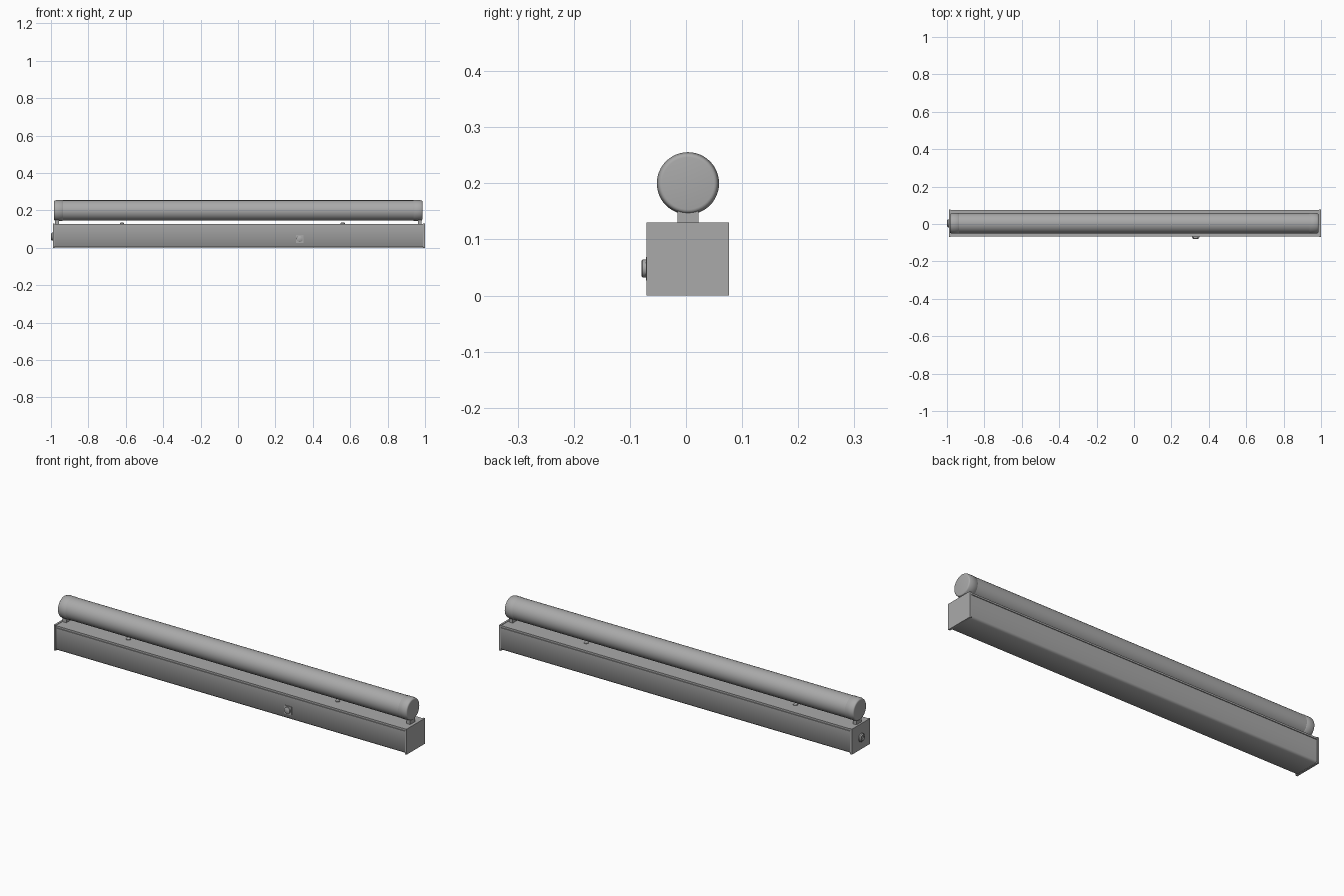
import bpy
import bmesh
import math
from mathutils import Matrix, Vector

cube = bpy.data.objects.get("Cube")
if cube:
    bpy.data.objects.remove(cube, do_unlink=True)

grey = bpy.data.materials.new("light_grey")
grey.use_nodes = True
colour = (0.4, 0.4, 0.4, 1)
grey.diffuse_color = colour
grey.node_tree.nodes["Principled BSDF"].inputs["Base Color"].default_value = colour

AXIS_Y = 0.0035


def finish(name, bm, angle=40):
    bmesh.ops.recalc_face_normals(bm, faces=bm.faces[:])
    mesh = bpy.data.meshes.new(name)
    bm.to_mesh(mesh)
    bm.free()
    obj = bpy.data.objects.new(name, mesh)
    bpy.context.collection.objects.link(obj)
    mesh.materials.append(grey)
    bpy.ops.object.select_all(action="DESELECT")
    obj.select_set(True)
    bpy.context.view_layer.objects.active = obj
    bpy.ops.object.shade_smooth_by_angle(angle=math.radians(angle))
    return obj


def box(name, lo, hi):
    bm = bmesh.new()
    lo, hi = Vector(lo), Vector(hi)
    size = Matrix.Diagonal((*(hi - lo), 1))
    bmesh.ops.create_cube(bm, size=1, matrix=Matrix.Translation((lo + hi) / 2) @ size)
    return finish(name, bm)


def extrude_x(name, profile, x0, x1, angle):
    bm = bmesh.new()
    face = bm.faces.new([bm.verts.new((x0, y, z)) for y, z in profile])
    out = bmesh.ops.extrude_face_region(bm, geom=[face])["geom"]
    verts = [v for v in out if isinstance(v, bmesh.types.BMVert)]
    bmesh.ops.translate(bm, verts=verts, vec=(x1 - x0, 0, 0))
    return finish(name, bm, angle)


def lathe(name, profile, origin, axis, steps=48):
    """Spin (distance along axis, radius) points around the axis."""
    bm = bmesh.new()
    turn = Vector((0, 0, 1)).rotation_difference(Vector(axis)).to_matrix().to_4x4()
    rings = []
    for h, r in profile:
        rings.append([bm.verts.new((r * math.cos(a), r * math.sin(a), h))
                      for a in (math.tau * i / steps for i in range(steps))])
    for a, b in zip(rings, rings[1:]):
        for i in range(steps):
            j = (i + 1) % steps
            bm.faces.new((a[i], a[j], b[j], b[i]))
    bm.faces.new(rings[0])
    bm.faces.new(rings[-1])
    bm.transform(Matrix.Translation(origin) @ turn)
    return finish(name, bm)


# Housing: channel with a lid seam on both long sides
front, back, top, bottom = -0.068, 0.075, 0.128, 0.002
seam, gap, depth, cut = 0.119, 0.003, 0.004, 0.009
housing = [
    (front, top), (front, seam), (front + depth, seam),
    (front + depth, seam - gap), (front, seam - gap),
    (front, bottom + cut), (front + cut, bottom),
    (back - cut, bottom), (back, bottom + cut),
    (back, seam - gap), (back - depth, seam - gap),
    (back - depth, seam), (back, seam), (back, top),
]
extrude_x("housing", housing, -0.985, 0.995, 50)

# Square end plates
box("right_end_plate", (-0.99, -0.07, 0), (-0.98, 0.077, 0.13))
box("left_end_plate", (0.99, -0.07, 0), (1.0, 0.077, 0.13))

# Tube with a socket cap and a neck at each end
lathe("tube", [(-0.95, 0.0545), (0.95, 0.0545)], (0.001, AXIS_Y, 0.2), (1, 0, 0))
socket = [(0, 0.053), (0.003, 0.0555), (0.036, 0.0555), (0.042, 0.0535)]
round_end = [(0.042 + 0.007 * math.sin(a), 0.0465 + 0.007 * math.cos(a))
             for a in (math.pi / 8 * i for i in range(1, 5))]
for side, sign in (("right", -1), ("left", 1)):
    lathe(side + "_tube_socket", socket + round_end,
          (0.001 + sign * 0.936, AXIS_Y, 0.2), (sign, 0, 0))
    x = 0.002 + sign * 0.97
    box(side + "_neck", (x - 0.01, -0.015, 0.125), (x + 0.01, 0.022, 0.152))

# Screws on the lid
for side, x in (("right", -0.62), ("left", 0.56)):
    lathe(side + "_lid_screw", [(0, 0.011), (0.005, 0.011), (0.008, 0.007)],
          (x, AXIS_Y, 0.127), (0, 0, 1), 20)

# Switch on the front
box("switch_plate", (0.309, -0.071, 0.027), (0.351, -0.066, 0.069))
lathe("switch_button", [(0, 0.016), (0.008, 0.016), (0.0095, 0.014)],
      (0.33, -0.0695, 0.048), (0, -1, 0), 32)

# Cable inlet on the end plate
lathe("cable_inlet", [(0, 0.021), (0.005, 0.021), (0.007, 0.018), (0.01, 0.016),
                      (0.01, 0.011), (0.006, 0.01)],
      (-0.99, AXIS_Y, 0.06), (-1, 0, 0), 32)
